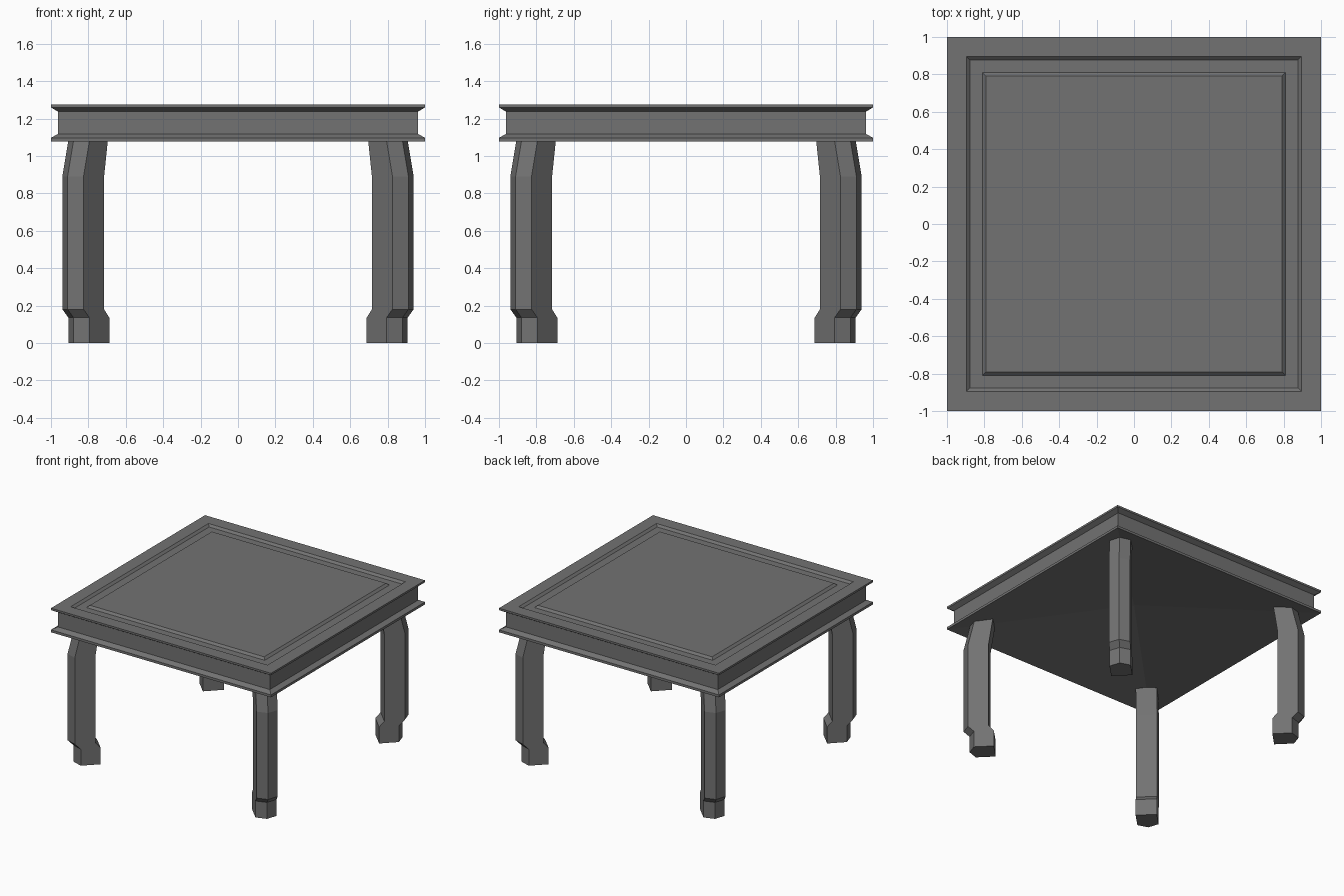
import bpy, bmesh
from math import radians
from mathutils import Matrix

if "Cube" in bpy.data.objects:
    bpy.data.objects.remove(bpy.data.objects["Cube"])

dark = bpy.data.materials.new("dark_wood")
dark.diffuse_color = (0.17, 0.17, 0.17, 1)
dark.use_nodes = True
dark.node_tree.nodes["Principled BSDF"].inputs["Base Color"].default_value = dark.diffuse_color


def loft(name, rings):
    """Skin a stack of matching rings and cap both ends."""
    bm = bmesh.new()
    loops = [[bm.verts.new(p) for p in ring] for ring in rings]
    n = len(loops[0])
    for a, b in zip(loops, loops[1:]):
        for i in range(n):
            j = (i + 1) % n
            bm.faces.new((a[i], a[j], b[j], b[i]))
    bm.faces.new(loops[0][::-1])
    bm.faces.new(loops[-1])
    bmesh.ops.recalc_face_normals(bm, faces=bm.faces)
    mesh = bpy.data.meshes.new(name)
    bm.to_mesh(mesh)
    bm.free()
    mesh.materials.append(dark)
    obj = bpy.data.objects.new(name, mesh)
    bpy.context.collection.objects.link(obj)
    return obj


def square(h, z):
    return [(-h, -h, z), (h, -h, z), (h, h, z), (-h, h, z)]


# Table top: (half width, height) from hollowed underside, round the apron, to the inset panel
TOP = [(0.01, 1.217), (1.0, 1.077), (1.0, 1.097), (0.963, 1.117), (0.963, 1.237),
       (1.0, 1.259), (1.0, 1.275), (0.895, 1.275), (0.877, 1.258), (0.81, 1.258),
       (0.792, 1.275)]
loft("table_top", [square(h, z) for h, z in TOP])

# Leg section: diagonal block with a ridged outer side, (x, y, is_inner)
SECTION = [(0.716, 0.829, True), (0.829, 0.716, True), (0.939, 0.826, False),
           (0.911, 0.911, False), (0.826, 0.939, False)]
# Leg path: (height, outer shift, inner shift) along the diagonal
PATH = [(0.0, -0.032, -0.028), (0.135, -0.032, -0.028), (0.18, 0, 0),
        (0.89, 0, 0), (1.13, -0.04, -0.025)]
rings = [[(x + (si if inner else so), y + (si if inner else so), z)
          for x, y, inner in SECTION] for z, so, si in PATH]
names = ["back_right_leg", "back_left_leg", "front_left_leg", "front_right_leg"]
for k, name in enumerate(names):
    leg = loft(name, rings)
    leg.data.transform(Matrix.Rotation(radians(90 * k), 4, 'Z'))
